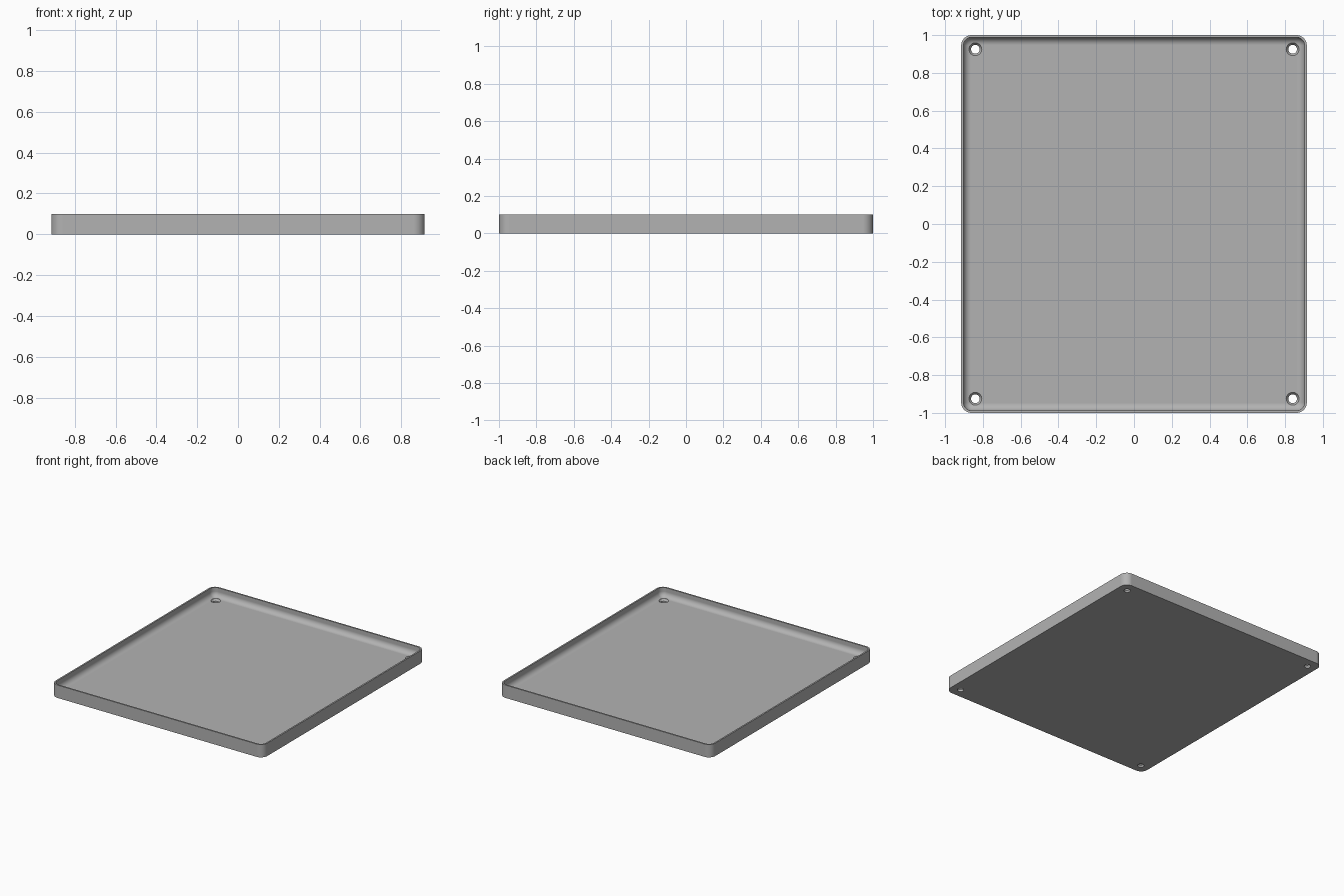
import bpy, bmesh, math

cube = bpy.data.objects.get("Cube")
if cube:
    bpy.data.objects.remove(cube, do_unlink=True)

HALF_X, HALF_Y, HEIGHT = 0.915, 1.0, 0.1
CORNER, RIM, FILLET, FLOOR = 0.055, 0.012, 0.04, 0.03
HOLE_X, HOLE_Y = 0.84, 0.925


def make_object(name, bm):
    bmesh.ops.recalc_face_normals(bm, faces=bm.faces)
    mesh = bpy.data.meshes.new(name)
    bm.to_mesh(mesh)
    bm.free()
    obj = bpy.data.objects.new(name, mesh)
    bpy.context.collection.objects.link(obj)
    return obj


def rounded_ring(bm, inset, z, steps=10):
    """Rounded rectangle loop, pulled inwards by inset."""
    r = CORNER - inset
    ring = []
    for i, (sx, sy) in enumerate([(1, 1), (-1, 1), (-1, -1), (1, -1)]):
        for k in range(steps + 1):
            a = math.pi / 2 * (i + k / steps)
            ring.append(bm.verts.new((sx * (HALF_X - CORNER) + r * math.cos(a),
                                      sy * (HALF_Y - CORNER) + r * math.sin(a), z)))
    return ring


def circle_ring(bm, x, y, r, z, steps=32):
    return [bm.verts.new((x + r * math.cos(math.tau * k / steps),
                          y + r * math.sin(math.tau * k / steps), z)) for k in range(steps)]


def loft(bm, rings):
    """Skin closed loops and cap both ends."""
    for a, b in zip(rings, rings[1:]):
        for i in range(len(a)):
            j = (i + 1) % len(a)
            bm.faces.new((a[i], a[j], b[j], b[i]))
    bm.faces.new(rings[0])
    bm.faces.new(rings[-1])


# Tray shell: base, outer wall, rim, then inner fillet down to the floor
profile = [(0, 0), (0, HEIGHT), (RIM, HEIGHT)]
for k in range(11):
    a = math.pi / 2 * k / 10
    profile.append((RIM + FILLET * (1 - math.cos(a)), FLOOR + FILLET * (1 - math.sin(a))))
bm = bmesh.new()
loft(bm, [rounded_ring(bm, inset, z) for inset, z in profile])
tray = make_object("tray", bm)

# Countersunk screw holes in the four corners
bm = bmesh.new()
for sx in (-1, 1):
    for sy in (-1, 1):
        sections = [(0.023, -0.05), (0.023, 0.015), (0.034, FLOOR), (0.034, 0.06)]
        loft(bm, [circle_ring(bm, sx * HOLE_X, sy * HOLE_Y, r, z) for r, z in sections])
cutter = make_object("screw_hole_cutter", bm)
cutter.hide_render = True
cutter.hide_viewport = True
cutter.display_type = 'WIRE'

# Plain grey finish
grey = bpy.data.materials.new("grey")
grey.use_nodes = True
colour = (0.45, 0.45, 0.45, 1)
grey.diffuse_color = colour
grey.node_tree.nodes["Principled BSDF"].inputs["Base Color"].default_value = colour
tray.data.materials.append(grey)
cutter.data.materials.append(grey)

holes = tray.modifiers.new("screw_holes", 'BOOLEAN')
holes.operation = 'DIFFERENCE'
holes.solver = 'EXACT'
holes.object = cutter
bpy.context.view_layer.objects.active = tray
tray.select_set(True)
bpy.ops.object.modifier_apply(modifier=holes.name)
bpy.data.objects.remove(cutter, do_unlink=True)

# Smooth curved walls, crisp edges
bpy.ops.object.shade_smooth_by_angle(angle=math.radians(30))
weighted = tray.modifiers.new("weighted_normals", 'WEIGHTED_NORMAL')
weighted.keep_sharp = True
